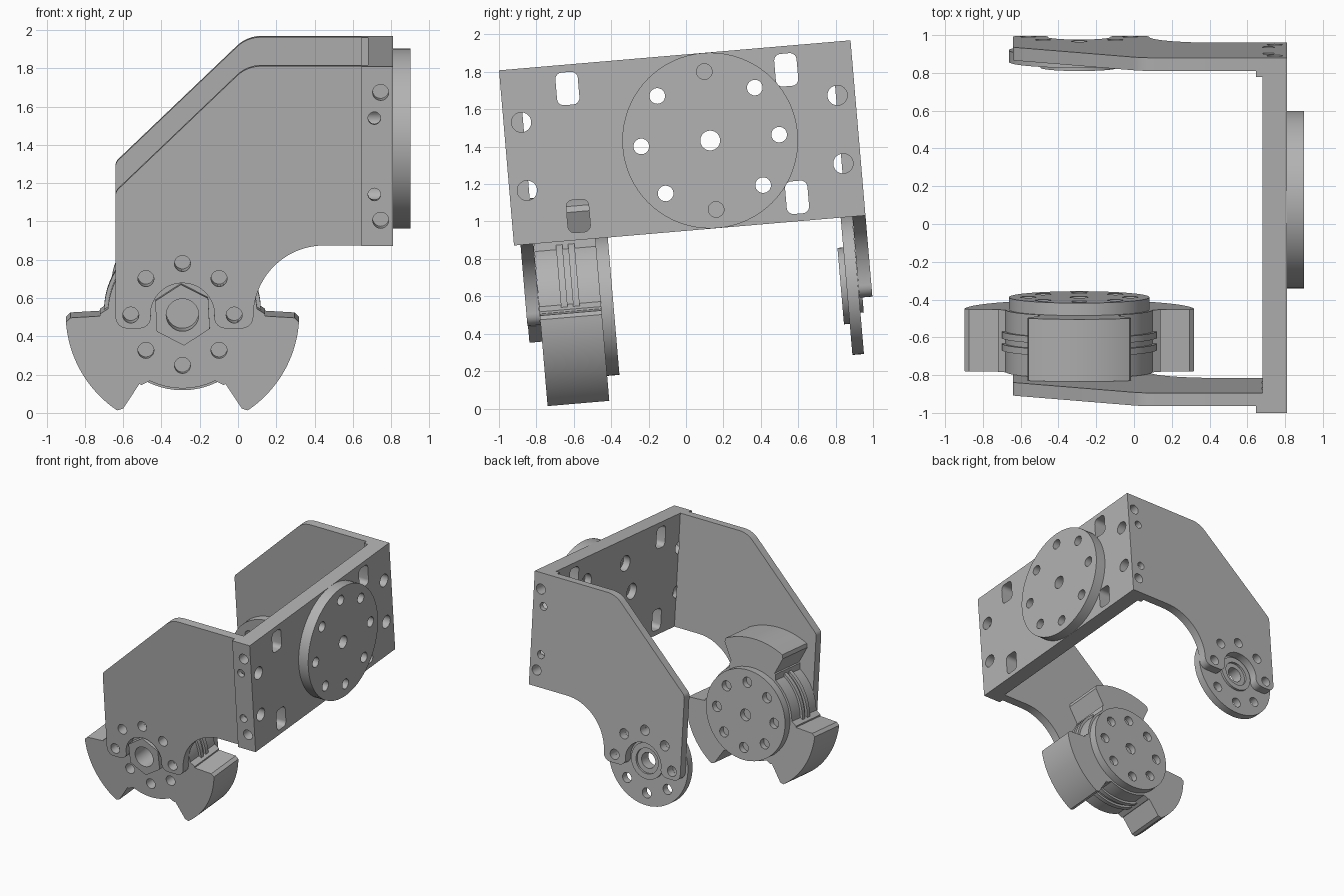
import bpy, bmesh, math
from mathutils import Matrix

if "Cube" in bpy.data.objects:
    bpy.data.objects.remove(bpy.data.objects["Cube"])

# One grey finish for all parts
grey = bpy.data.materials.new("plain_grey")
grey.use_nodes = True
colour = (0.45, 0.45, 0.45, 1)
grey.diffuse_color = colour
grey.node_tree.nodes["Principled BSDF"].inputs["Base Color"].default_value = colour

# The whole bracket leans a little about x
LEAN = Matrix.Translation((0, -0.02, 1.42)) @ Matrix.Rotation(math.radians(4.88), 4, 'X')
HX, HZ = -0.29, -0.835      # pivot axis
PLACE = {'x': lambda a, b, d: (d, a, b),
         'y': lambda a, b, d: (a, d, b),
         'z': lambda a, b, d: (a, b, d)}


def arc(cx, cy, r, a0, a1, n):
    return [(cx + r * math.cos(math.radians(a0 + (a1 - a0) * i / n)),
             cy + r * math.sin(math.radians(a0 + (a1 - a0) * i / n))) for i in range(n + 1)]


def circle(cx, cy, r, n=32, start=0):
    return arc(cx, cy, r, start, start + 360, n)[:-1]


def rounded(cx, cy, w, h, r):
    pts = []
    for k, (sx, sy) in enumerate(((1, 1), (-1, 1), (-1, -1), (1, -1))):
        pts += arc(cx + sx * (w / 2 - r), cy + sy * (h / 2 - r), r, k * 90, k * 90 + 90, 5)
    return pts


def ring(cx, cy, radius, r, n=8):
    return [circle(x, y, r, 20) for x, y in circle(cx, cy, radius, n, 90)]


def make(name, prisms):
    """Extrude each (outline, axis, from, to) into one mesh object."""
    bm = bmesh.new()
    for pts, axis, d0, d1 in prisms:
        lo = [bm.verts.new(PLACE[axis](a, b, d0)) for a, b in pts]
        hi = [bm.verts.new(PLACE[axis](a, b, d1)) for a, b in pts]
        bm.faces.new(lo)
        bm.faces.new(hi)
        for i in range(len(pts)):
            j = (i + 1) % len(pts)
            bm.faces.new((lo[i], lo[j], hi[j], hi[i]))
    bmesh.ops.recalc_face_normals(bm, faces=bm.faces)
    mesh = bpy.data.meshes.new(name)
    bm.to_mesh(mesh)
    bm.free()
    mesh.materials.append(grey)
    ob = bpy.data.objects.new(name, mesh)
    bpy.context.collection.objects.link(ob)
    ob.matrix_world = LEAN
    return ob


def part(name, prisms, holes=()):
    ob = make(name, prisms)
    bpy.ops.object.select_all(action='DESELECT')
    bpy.context.view_layer.objects.active = ob
    ob.select_set(True)
    if holes:
        cutter = make(name + "_cutter", holes)
        cutter.hide_render = True
        mod = ob.modifiers.new("holes", 'BOOLEAN')
        mod.operation, mod.solver, mod.object = 'DIFFERENCE', 'EXACT', cutter
        mod.use_self = True
        bpy.ops.object.modifier_apply(modifier=mod.name)
        bpy.data.objects.remove(cutter)
    bpy.ops.object.shade_smooth_by_angle(angle=math.radians(30))
    return ob


# Base plate with thickened ends, slots and screw holes
DISC_Y = 0.15
plate_outline = [(0.81, -0.943), (0.81, 0.943), (0.645, 0.943), (0.645, 0.84), (0.68, 0.84),
                 (0.68, -0.838), (0.645, -0.838), (0.645, -0.943)]
through = ring(DISC_Y, 0, 0.37, 0.042)
through = [h for i, h in enumerate(through) if i not in (0, 4)]
plate_holes = [(h, 'x', 0.6, 0.95) for h in through]
plate_holes.append((circle(DISC_Y, 0, 0.053), 'x', 0.6, 0.95))
for i, (y, z) in enumerate(circle(DISC_Y, 0, 0.37, 8, 90)):
    if i not in (0, 4):
        plate_holes.append((circle(y, z, 0.065), 'x', 0.6, 0.74))
plate_holes.append((circle(DISC_Y, 0, 0.085), 'x', 0.6, 0.74))
for sy in (-1, 1):
    for sz in (-1, 1):
        plate_holes += [
            (rounded(sy * 0.587, sz * 0.342, 0.12, 0.175, 0.035), 'x', 0.6, 0.9),
            (circle(sy * 0.848, sz * 0.183, 0.053), 'x', 0.677, 0.9),
            (circle(0.745, sz * 0.335, 0.042, 20), 'y', sy * 0.82, sy * 0.96),
            (circle(0.712, sz * 0.2, 0.033, 20), 'y', sy * 0.86, sy * 0.96)]
part("base_plate", [(plate_outline, 'z', -0.47, 0.47)], plate_holes)

# Round flange on the outside of the plate
disc_holes = [(h, 'x', 0.75, 0.95) for h in through]
disc_holes += [(h, 'x', 0.82, 0.95) for i, h in enumerate(ring(DISC_Y, 0, 0.37, 0.042)) if i in (0, 4)]
disc_holes.append((circle(DISC_Y, 0, 0.053), 'x', 0.75, 0.95))
part("plate_flange", [(circle(DISC_Y, 0, 0.47, 72), 'x', 0.81, 0.9)], disc_holes)

# Side arms with a sloped top, curved underside and a notch around the pivot
arm_outline = [(0.66, 0.47)]
arm_outline += arc(0.12, 0.29, 0.18, 90, 135, 6)
arm_outline += arc(-0.59, -0.21, 0.05, 137, 180, 4)
arm_outline += arc(-0.58, -0.845, 0.06, 180, 270, 6)
arm_outline += arc(-0.515, -0.845, 0.06, 270, 360, 6)
arm_outline += arc(HX, HZ, 0.168, 180, 0, 20)
arm_outline += arc(-0.065, -0.845, 0.06, 180, 270, 6)
arm_outline += arc(0.02, -0.845, 0.06, 270, 360, 6)
arm_outline += arc(0.45, -0.84, 0.37, 180, 90, 18)
arm_outline += [(0.66, -0.47)]
bolt_circle = ring(HX, HZ, 0.27, 0.042)
for name, y0, y1 in (("front_arm", -0.908, -0.838), ("back_arm", 0.873, 0.943)):
    part(name, [(arm_outline, 'y', y0, y1)], [(h, 'y', y0 - 0.1, y1 + 0.1) for h in bolt_circle])

# Drum with three radial lobes
drum_outline = []
for mid in (90, 210, 330):
    drum_outline += arc(HX, HZ, 0.43, mid - 30, mid - 28.5, 1)
    drum_outline += arc(HX, HZ, 0.585, mid - 28, mid - 28, 1)[:1]
    drum_outline += arc(HX, HZ, 0.61, mid - 26, mid + 26, 24)
    drum_outline += arc(HX, HZ, 0.585, mid + 28, mid + 28, 1)[:1]
    drum_outline += arc(HX, HZ, 0.43, mid + 28.5, mid + 30, 1)
    drum_outline += arc(HX, HZ, 0.39, mid + 34, mid + 86, 20)
part("lobed_drum", [(drum_outline, 'y', -0.837, -0.506)],
     [(h, 'y', -0.9, -0.75) for h in bolt_circle] + [(circle(HX, HZ, 0.085), 'y', -0.9, -0.7)])
for y in (-0.72, -0.655):
    part("drum_ridge", [(circle(HX, HZ, 0.41, 64), 'y', y, y + 0.035)])

# Inner face plate of the drum
part("drum_face", [(circle(HX, HZ, 0.372, 64), 'y', -0.506, -0.44)],
     [(h, 'y', -0.49, -0.4) for h in bolt_circle] + [(circle(HX, HZ, 0.048), 'y', -0.49, -0.4)])

# Hexagonal boss in the front notch
part("hex_boss", [(circle(HX, HZ, 0.16, 6, 93), 'y', -0.905, -0.837)],
     [(circle(HX, HZ, 0.085), 'y', -0.95, -0.8)])

# Idler disc and stepped hub on the back arm
bore = [(circle(HX, HZ, 0.065), 'y', 0.7, 1)]
part("idler_disc", [(circle(HX, HZ, 0.372, 64), 'y', 0.81, 0.872)],
     [(h, 'y', 0.75, 0.95) for h in bolt_circle] + bore)
part("idler_hub", [(circle(HX, HZ, 0.205, 48), 'y', 0.779, 0.81)], bore)
part("idler_collar", [(circle(HX, HZ, 0.15, 48), 'y', 0.872, 0.89)],
     [(circle(HX, HZ, 0.105), 'y', 0.85, 0.95)])
